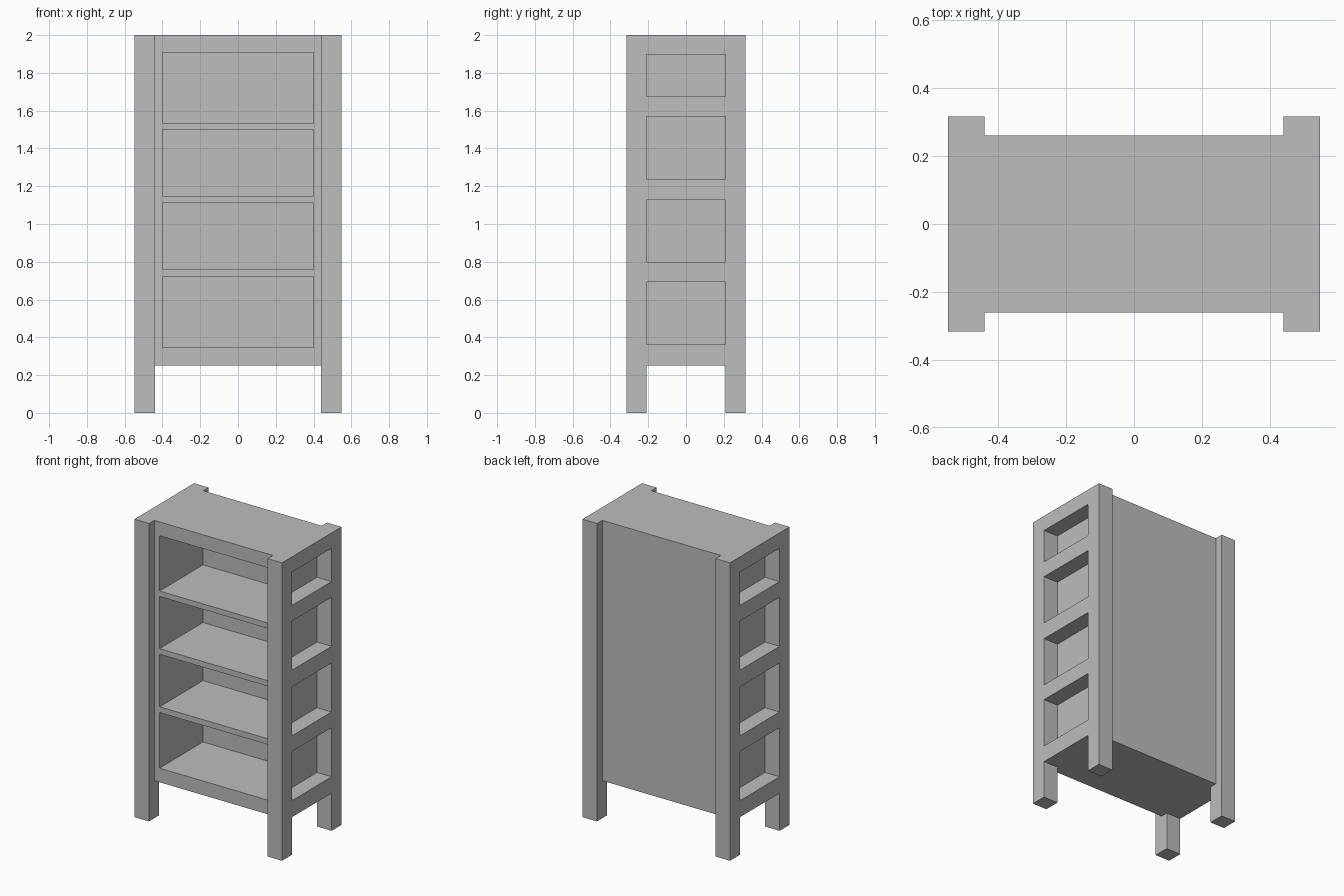
import bpy
import bmesh
from math import pi
from mathutils import Matrix

cube = bpy.data.objects.get("Cube")
if cube:
    bpy.data.objects.remove(cube, do_unlink=True)

# Single plain grey finish
grey = bpy.data.materials.new("plain_grey")
grey.use_nodes = True
colour = (0.51, 0.51, 0.51, 1)
grey.diffuse_color = colour
grey.node_tree.nodes["Principled BSDF"].inputs["Base Color"].default_value = colour


def framed_panel(name, us, zs, depth, placement, is_gap, recess=0):
    """Lattice of cells made solid; gap cells are left out, or sunk by recess."""
    bm = bmesh.new()
    grid = [[bm.verts.new((u, 0, z)) for z in zs] for u in us]
    cells, sunk = [], []
    for i in range(len(us) - 1):
        for j in range(len(zs) - 1):
            gap = is_gap(i, j)
            if gap and not recess:
                continue
            face = bm.faces.new((grid[i][j], grid[i + 1][j],
                                 grid[i + 1][j + 1], grid[i][j + 1]))
            cells.append(face)
            if gap:
                sunk.append(face)
    bmesh.ops.delete(bm, geom=[v for v in bm.verts if not v.link_faces],
                     context='VERTS')
    # Thickness
    new = bmesh.ops.extrude_face_region(bm, geom=cells)["geom"]
    for v in new:
        if isinstance(v, bmesh.types.BMVert):
            v.co.y = depth
    # Compartments
    if sunk:
        floors = bmesh.ops.extrude_discrete_faces(bm, faces=sunk)["faces"]
        for face in floors:
            for v in face.verts:
                v.co.y = recess
    bmesh.ops.recalc_face_normals(bm, faces=bm.faces[:])
    bm.transform(placement)
    mesh = bpy.data.meshes.new(name)
    bm.to_mesh(mesh)
    bm.free()
    mesh.materials.append(grey)
    obj = bpy.data.objects.new(name, mesh)
    bpy.context.collection.objects.link(obj)
    return obj


half_width, half_depth = 0.548, 0.316
body_x, body_y, body_base = 0.44, 0.26, 0.252

# Shelf body: four compartments open to the front, closed back
framed_panel(
    "shelf_body",
    [-body_x, -0.4, 0.4, body_x],
    [body_base, 0.347, 0.72, 0.759, 1.111, 1.149, 1.499, 1.536, 1.907, 2],
    2 * body_y,
    Matrix.Translation((0, -body_y, 0)),
    lambda i, j: i == 1 and j % 2 == 1,
    recess=0.46)

# Side frames: two legs joined by rails, four windows, open foot
for name, side in (("left_side_frame", 1), ("right_side_frame", -1)):
    framed_panel(
        name,
        [-half_depth, -0.21, 0.21, half_depth],
        [0, body_base, 0.363, 0.693, 0.798, 1.127, 1.239, 1.568, 1.674, 1.897, 2],
        half_width - body_x,
        Matrix.Translation((side * half_width, 0, 0))
        @ Matrix.Rotation(side * pi / 2, 4, 'Z'),
        lambda i, j: i == 1 and j % 2 == 0)
